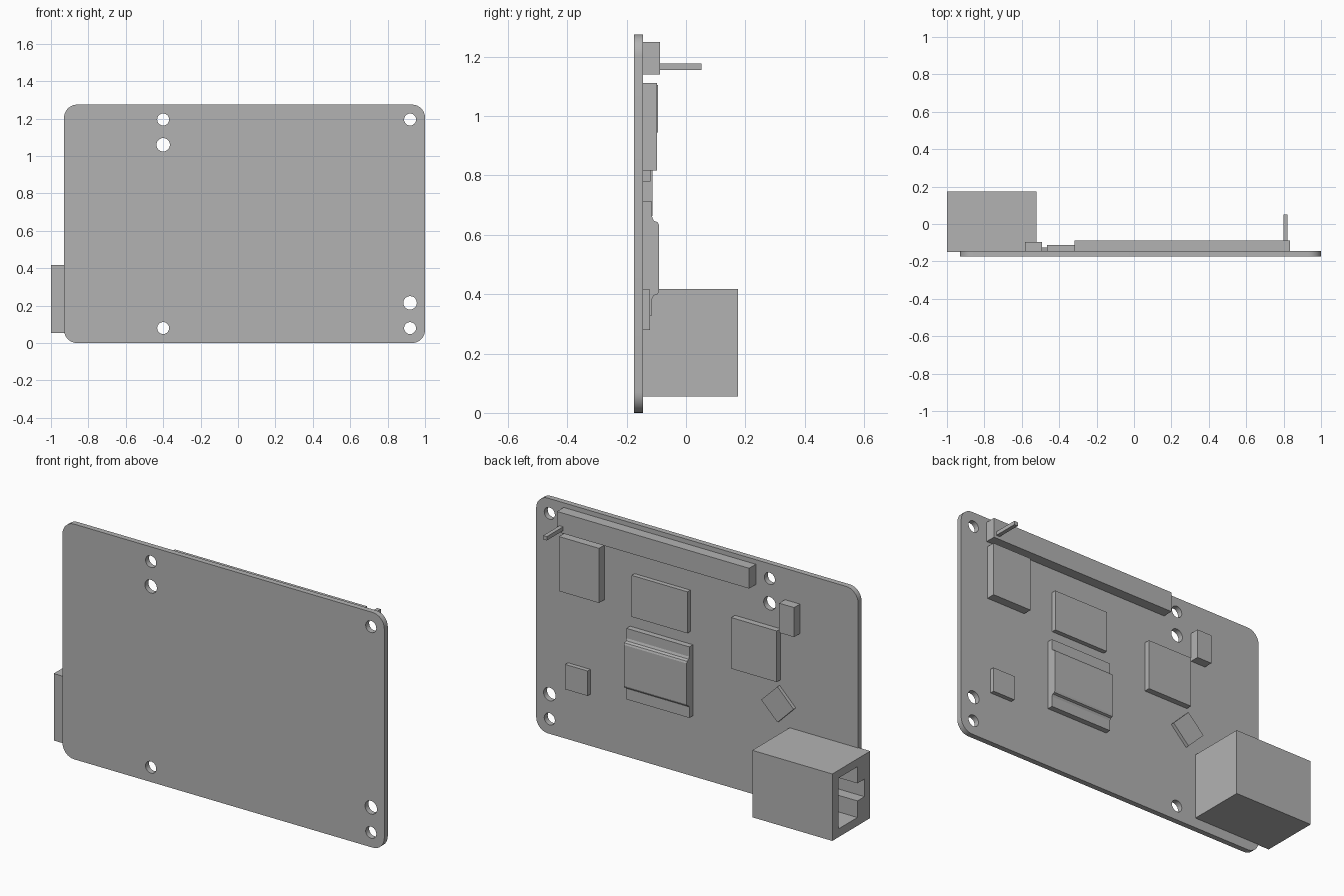
import bpy, bmesh
from math import sin, cos, pi, radians
from mathutils import Vector

cube = bpy.data.objects.get("Cube")
if cube:
    bpy.data.objects.remove(cube, do_unlink=True)

grey = bpy.data.materials.new("plain_grey")
grey.use_nodes = True
colour = (0.45, 0.45, 0.45, 1)
grey.diffuse_color = colour
grey.node_tree.nodes["Principled BSDF"].inputs["Base Color"].default_value = colour

BACK = -0.145    # rear surface of the board, where the parts sit
SEAT = 0.005     # how far the parts sink into the board


def prism(name, loops, axis, lo, hi, smooth=False):
    """Fill an outline (first loop) with holes (other loops) and extrude it.
    axis 'x' takes (y, z) points, axis 'y' takes (x, z) points."""
    def place(p):
        return Vector((lo, p[0], p[1])) if axis == 'x' else Vector((p[0], lo, p[1]))
    bm = bmesh.new()
    for loop in loops:
        vs = [bm.verts.new(place(p)) for p in loop]
        for a, b in zip(vs, vs[1:] + vs[:1]):
            bm.edges.new((a, b))
    if len(loops) == 1:
        bm.faces.new(bm.verts[:])
    else:
        bmesh.ops.triangle_fill(bm, edges=bm.edges[:], use_beauty=True)
    ext = bmesh.ops.extrude_face_region(bm, geom=bm.faces[:], use_keep_orig=True)
    shift = Vector((hi - lo, 0, 0)) if axis == 'x' else Vector((0, hi - lo, 0))
    moved = [g for g in ext["geom"] if isinstance(g, bmesh.types.BMVert)]
    bmesh.ops.translate(bm, verts=moved, vec=shift)
    bmesh.ops.recalc_face_normals(bm, faces=bm.faces[:])
    mesh = bpy.data.meshes.new(name)
    bm.to_mesh(mesh)
    bm.free()
    mesh.materials.append(grey)
    ob = bpy.data.objects.new(name, mesh)
    bpy.context.collection.objects.link(ob)
    if smooth:
        bpy.ops.object.select_all(action='DESELECT')
        ob.select_set(True)
        bpy.context.view_layer.objects.active = ob
        bpy.ops.object.shade_smooth_by_angle(angle=radians(30))
    return ob


def rect(a0, a1, b0, b1):
    return [(a0, b0), (a1, b0), (a1, b1), (a0, b1)]


def arc(cx, cz, r, start, sweep, n):
    return [(cx + r * cos(start + sweep * i / n), cz + r * sin(start + sweep * i / n))
            for i in range(n + 1)]


def box(name, x0, x1, z0, z1, top, bottom=BACK - SEAT):
    return prism(name, [rect(x0, x1, z0, z1)], 'y', bottom, top)


# Circuit board: rounded outline with mounting holes
left, right, height, r = -0.93, 1.0, 1.275, 0.07
corners = [(right - r, height - r), (left + r, height - r), (left + r, r), (right - r, r)]
outline = []
for i, (cx, cz) in enumerate(corners):
    outline += arc(cx, cz, r, i * pi / 2, pi / 2, 8)
holes = [(-0.4, 1.195, 0.032), (-0.4, 1.06, 0.036), (-0.4, 0.08, 0.032),
         (0.92, 1.195, 0.032), (0.92, 0.215, 0.036), (0.92, 0.08, 0.032)]
hole_loops = [arc(x, z, rad, 0, 2 * pi, 24)[:-1] for x, z, rad in holes]
prism("circuit_board", [outline] + hole_loops, 'y', -0.175, BACK, smooth=True)

# Pin header with its single pin
box("pin_header", -0.317, 0.835, 1.14, 1.25, -0.088)
box("header_pin", 0.798, 0.82, 1.156, 1.177, 0.052, -0.095)

# Flat chips and small components
box("memory_chip", 0.59, 0.83, 0.816, 1.112, -0.097)
box("upper_chip", 0.076, 0.41, 0.78, 1.005, -0.12)
box("small_chip", 0.675, 0.81, 0.28, 0.415, -0.121)
box("side_chip", -0.465, -0.192, 0.663, 0.94, -0.113)
box("capacitor", -0.582, -0.492, 0.945, 1.105, -0.095)

# Small square chip turned on its corner
diamond = arc(-0.46, 0.535, 0.097, 0, 2 * pi, 4)[:-1]
prism("turned_chip", [diamond], 'y', BACK - SEAT, -0.126)

# Main processor: low base with a raised, sloped middle
base = BACK - SEAT
profile = [(base, 0.328), (-0.114, 0.328), (-0.114, 0.385), (-0.108, 0.396),
           (-0.095, 0.4), (-0.091, 0.41), (-0.091, 0.632), (-0.095, 0.642),
           (-0.109, 0.648), (-0.114, 0.66), (-0.114, 0.713), (base, 0.713)]
prism("main_processor", [profile], 'x', 0.06, 0.437)

# Network socket: shell with a keyed opening, closed at its inner end
shell = rect(-0.15, 0.175, 0.055, 0.418)
opening = [(0.123, 0.1), (0.123, 0.375), (-0.04, 0.375), (-0.04, 0.285),
           (-0.1, 0.285), (-0.1, 0.19), (-0.04, 0.19), (-0.04, 0.1)]
prism("socket_shell", [shell, opening], 'x', -1.0, -0.6)
prism("socket_inner_end", [shell], 'x', -0.6, -0.52)
